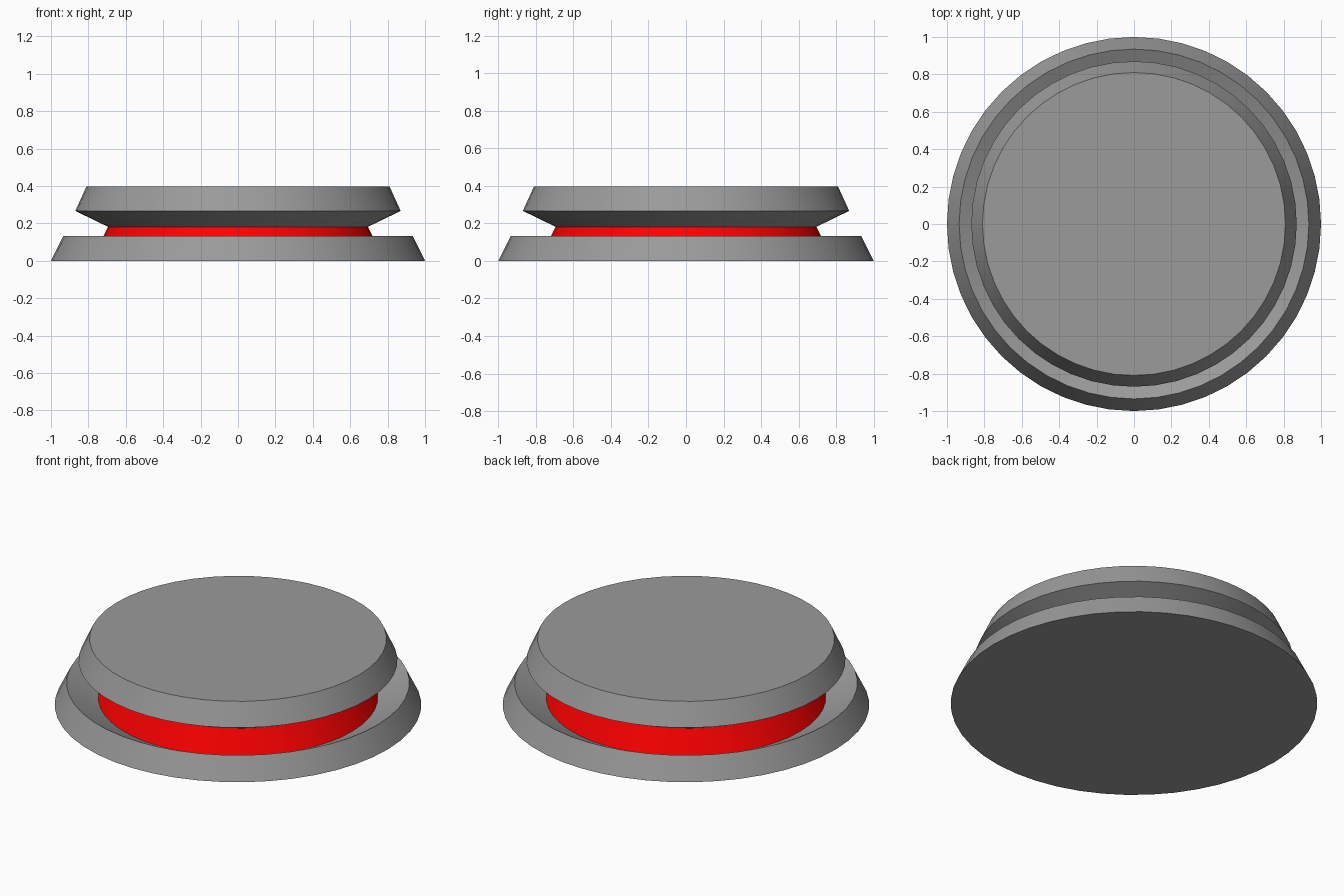
import bpy, bmesh
from math import sin, cos, pi, radians

if "Cube" in bpy.data.objects:
    bpy.data.objects.remove(bpy.data.objects["Cube"])

SIDES = 48
GREY = (0.325, 0.325, 0.325, 1.0)
RED = (1.0, 0.0, 0.0, 1.0)


def lathe(name, profile, color, close_first=False, close_last=False):
    """Revolve (radius, z) points, listed from bottom to top, around z."""
    bm = bmesh.new()
    rings = [[bm.verts.new((r * cos(2 * pi * i / SIDES), r * sin(2 * pi * i / SIDES), z))
              for i in range(SIDES)] for r, z in profile]
    for a, b in zip(rings, rings[1:]):
        for i in range(SIDES):
            j = (i + 1) % SIDES
            bm.faces.new((a[i], a[j], b[j], b[i]))
    if close_first:
        bm.faces.new(rings[0][::-1])
    if close_last:
        bm.faces.new(rings[-1])
    mesh = bpy.data.meshes.new(name)
    bm.to_mesh(mesh)
    bm.free()
    obj = bpy.data.objects.new(name, mesh)
    bpy.context.collection.objects.link(obj)
    mat = bpy.data.materials.new(name + "_colour")
    mat.diffuse_color = color
    mat.use_nodes = True
    mat.node_tree.nodes["Principled BSDF"].inputs["Base Color"].default_value = mat.diffuse_color
    mesh.materials.append(mat)
    # Round sides shade smoothly, profile corners stay sharp
    bpy.ops.object.select_all(action='DESELECT')
    obj.select_set(True)
    bpy.context.view_layer.objects.active = obj
    bpy.ops.object.shade_smooth_by_angle(angle=radians(30))
    return obj


# Base with a rim sloping inward into the groove
lathe("base", [(1.0, 0.0), (0.935, 0.132), (0.763, 0.045)], GREY, close_first=True)

# Red band at the bottom of the groove
lathe("red_band", [(0.763, 0.045), (0.695, 0.182)], RED)

# Cap with undercut and flat top
lathe("cap", [(0.695, 0.182), (0.87, 0.267), (0.81, 0.398)], GREY, close_last=True)
